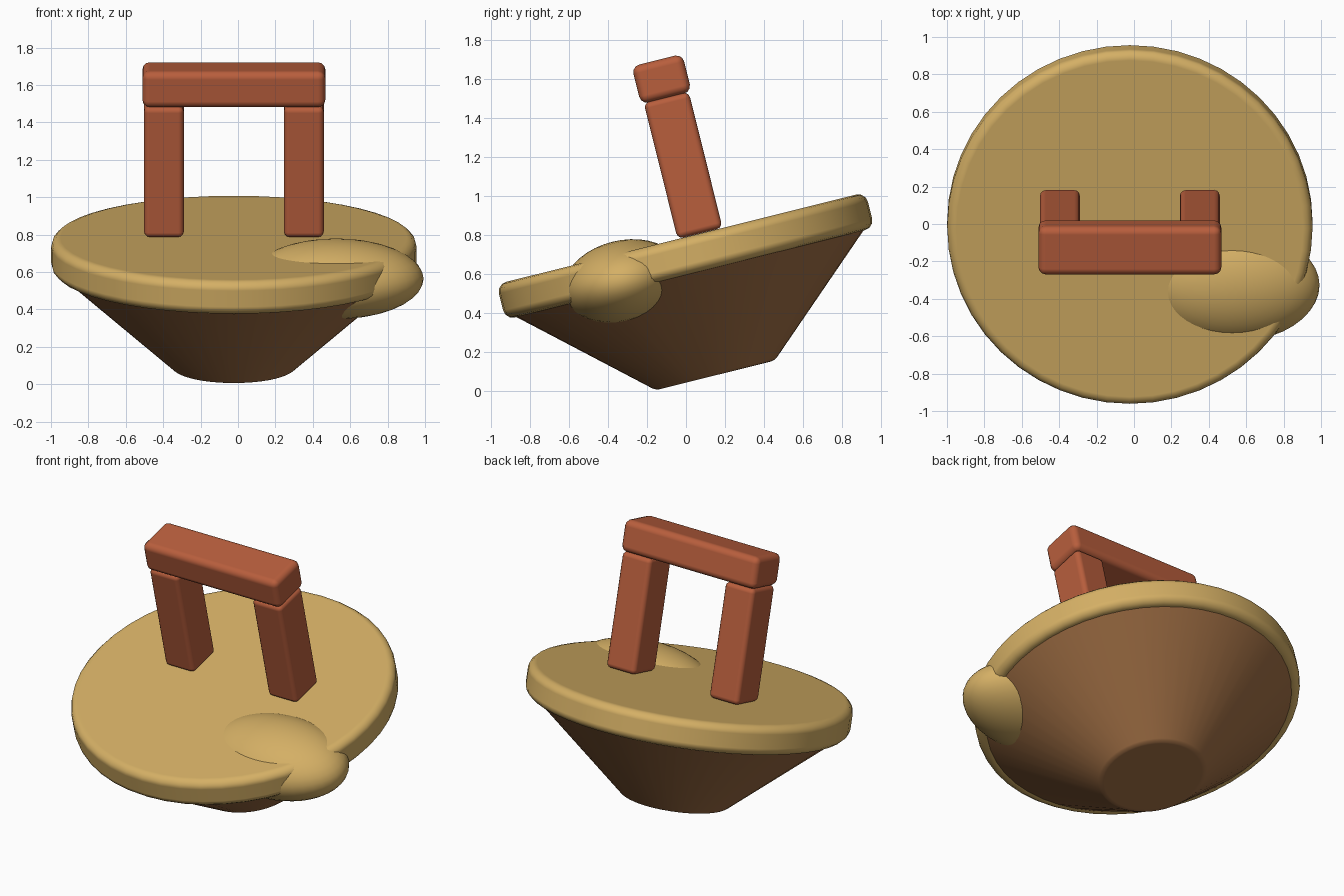
import bpy, bmesh, math
from mathutils import Matrix, Vector

if "Cube" in bpy.data.objects:
    bpy.data.objects.remove(bpy.data.objects["Cube"])

# Everything is modelled in the island's own frame, then tilted about x
TILT = Matrix.Translation((-0.022, -0.0025, 0.692)) @ Matrix.Rotation(math.radians(14), 4, 'X')


def material(name, rgb):
    m = bpy.data.materials.new(name)
    m.diffuse_color = (*rgb, 1)
    m.use_nodes = True
    m.node_tree.nodes["Principled BSDF"].inputs["Base Color"].default_value = m.diffuse_color
    return m


sand = material("sand", (0.66, 0.43, 0.13))
earth = material("brown earth", (0.35, 0.157, 0.058))
brick = material("red brick", (0.48, 0.112, 0.046))


def finish(name, bm, mat, bevel=0.0, segments=3):
    mesh = bpy.data.meshes.new(name)
    bmesh.ops.recalc_face_normals(bm, faces=bm.faces)
    bm.to_mesh(mesh)
    bm.free()
    mesh.polygons.foreach_set("use_smooth", [True] * len(mesh.polygons))
    mesh.set_sharp_from_angle(angle=math.radians(40))
    mesh.materials.append(mat)
    ob = bpy.data.objects.new(name, mesh)
    bpy.context.scene.collection.objects.link(ob)
    ob.matrix_world = TILT
    if bevel:
        mod = ob.modifiers.new("rounded edges", 'BEVEL')
        mod.width = bevel
        mod.segments = segments
        mod.limit_method = 'ANGLE'
        mod.angle_limit = math.radians(30)
        mod.harden_normals = True
    return ob


def drum(name, r_low, r_high, z_low, z_high, mat, bevel):
    bm = bmesh.new()
    bmesh.ops.create_cone(bm, cap_ends=True, segments=48, radius1=r_low, radius2=r_high,
                          depth=z_high - z_low,
                          matrix=Matrix.Translation((0, 0, (z_low + z_high) / 2)))
    return finish(name, bm, mat, bevel)


def block(name, centre, size, mat, bevel):
    bm = bmesh.new()
    bmesh.ops.create_cube(bm, size=1, matrix=Matrix.Translation(centre) @ Matrix.Diagonal((*size, 1)))
    return finish(name, bm, mat, bevel)


# Island: rounded sandy slab over a tapering earth base
drum("island_top", 0.977, 0.977, -0.094, 0.094, sand, 0.05)
drum("island_base", 0.315, 0.935, -0.632, -0.08, earth, 0.02)

# Gateway: two posts and a lintel
for side, label in ((-1, "left"), (1, "right")):
    block(label + "_post", (side * 0.374, 0.101, 0.455), (0.213, 0.238, 0.72), brick, 0.03)
block("lintel", (0, 0.101, 0.912), (0.978, 0.268, 0.2), brick, 0.04)

# Sandy mound overhanging the rim
bm = bmesh.new()
bmesh.ops.create_uvsphere(bm, u_segments=40, v_segments=20, radius=1)
bmesh.ops.transform(bm, verts=bm.verts,
                    matrix=Matrix.Translation((0.547, -0.347, -0.046)) @ Matrix.Diagonal((0.467, 0.308, 0.208, 1)))
finish("mound", bm, sand)
